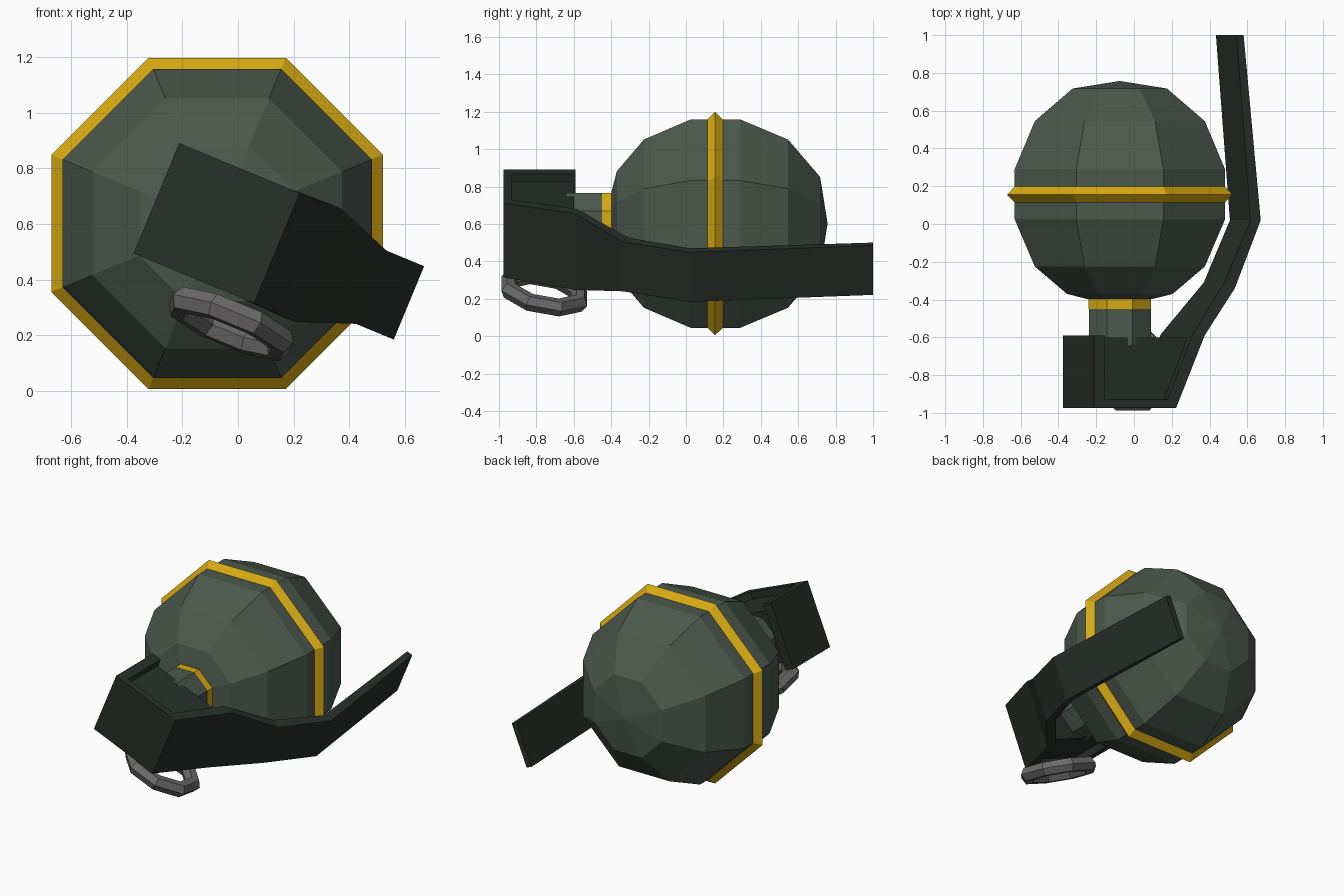
import bpy, bmesh, math
from mathutils import Vector, Matrix

if "Cube" in bpy.data.objects:
    bpy.data.objects.remove(bpy.data.objects["Cube"])

CX, CZ = -0.075, 0.602          # main axis runs along y
TILT = math.radians(22.5)       # roll of the cap and lever about that axis


def material(name, rgb):
    m = bpy.data.materials.new(name)
    m.diffuse_color = (*rgb, 1)
    m.use_nodes = True
    m.node_tree.nodes["Principled BSDF"].inputs["Base Color"].default_value = m.diffuse_color
    return m


GREEN = material("olive green", (0.070, 0.100, 0.075))
GOLD = material("yellow gold", (0.68, 0.40, 0.006))
DARK = material("dark green", (0.021, 0.029, 0.023))
GREY = material("steel grey", (0.15, 0.145, 0.145))


def finish(name, bm, mat):
    bmesh.ops.remove_doubles(bm, verts=bm.verts, dist=1e-5)
    bmesh.ops.recalc_face_normals(bm, faces=bm.faces)
    me = bpy.data.meshes.new(name)
    bm.to_mesh(me)
    bm.free()
    me.materials.append(mat)
    ob = bpy.data.objects.new(name, me)
    bpy.context.collection.objects.link(ob)
    return ob


def turned(name, profile, mat, closed=False, n=8):
    """Eight-sided turning about y; profile is (y, distance to flat side)."""
    bm = bmesh.new()
    rings = []
    for y, r in profile:
        r /= math.cos(math.pi / n)
        rings.append([bm.verts.new((CX + r * math.cos(a), y, CZ + r * math.sin(a)))
                      for a in [(k + 0.5) * 2 * math.pi / n for k in range(n)]])
    pairs = list(zip(rings, rings[1:]))
    if closed:
        pairs.append((rings[-1], rings[0]))
    for a, b in pairs:
        for k in range(n):
            j = (k + 1) % n
            bm.faces.new((a[k], a[j], b[j], b[k]))
    if not closed:
        bm.faces.new(rings[0])
        bm.faces.new(rings[-1])
    return finish(name, bm, mat)


def cap_point(u, y, v):
    """Point in the rolled cap frame: u across, v up."""
    c, s = math.cos(TILT), math.sin(TILT)
    return Vector((CX + u * c + v * s, y, CZ - u * s + v * c))


def strip(name, outer, inner, mat):
    """Bent plate between two paths of (u, y, half width)."""
    bm = bmesh.new()
    secs = []
    for (u, y, h), (p, q) in zip(outer, inner):
        secs.append([bm.verts.new(cap_point(*c)) for c in
                     ((u, y, h), (u, y, -h), (p, q, -h), (p, q, h))])
    for a, b in zip(secs, secs[1:]):
        for k in range(4):
            j = (k + 1) % 4
            bm.faces.new((a[k], a[j], b[j], b[k]))
    bm.faces.new(secs[0])
    bm.faces.new(secs[-1])
    return finish(name, bm, mat)


# Round body, waist band, neck and collar
turned("body", [(-0.398, 0.17), (-0.37, 0.28), (-0.225, 0.45), (0.025, 0.557),
                (0.29, 0.557), (0.545, 0.45), (0.717, 0.25), (0.757, 0.001)], GREEN)
turned("waist_band", [(0.108, 0.55), (0.155, 0.597), (0.205, 0.55)], GOLD, closed=True)
turned("neck", [(-0.64, 0.164), (-0.45, 0.164)], GREEN)
turned("neck_collar", [(-0.45, 0.165), (-0.39, 0.165)], GOLD)

# Cap shell that continues into the long lever
strip("cap_and_lever",
      [(-0.237, -0.59, 0.215), (-0.237, -0.975, 0.215), (0.233, -0.975, 0.215),
       (0.395, -0.59, 0.22), (0.60, -0.34, 0.143), (0.748, 0.02, 0.143), (0.65, 1.0, 0.143)],
      [(-0.175, -0.59), (-0.175, -0.93), (0.185, -0.93),
       (0.325, -0.585), (0.54, -0.31), (0.69, 0.02), (0.61, 1.0)], DARK)

# Recessed filling of the cap
bm = bmesh.new()
loops = [[bm.verts.new(cap_point(u, y, v)) for u, y in
          ((-0.2, -0.95), (0.2, -0.95), (0.34, -0.6), (-0.2, -0.6))] for v in (-0.168, 0.168)]
for k in range(4):
    j = (k + 1) % 4
    bm.faces.new((loops[0][k], loops[0][j], loops[1][j], loops[1][k]))
bm.faces.new(loops[0])
bm.faces.new(loops[1])
finish("cap_filling", bm, DARK)

# Pull ring hanging under the cap
bpy.ops.mesh.primitive_torus_add(major_segments=8, minor_segments=6,
                                 major_radius=0.205, minor_radius=0.048)
ring = bpy.context.object
ring.name = "pull_ring"
ring.data.materials.append(GREY)
ring.data.polygons.foreach_set("use_smooth", [False] * len(ring.data.polygons))
ring.matrix_world = (Matrix.Translation((-0.025, -0.758, 0.24))
                     @ Matrix.Rotation(TILT, 4, 'Y')
                     @ Matrix.Rotation(math.radians(-11), 4, 'X')
                     @ Matrix.Rotation(math.radians(22.5), 4, 'Z'))
